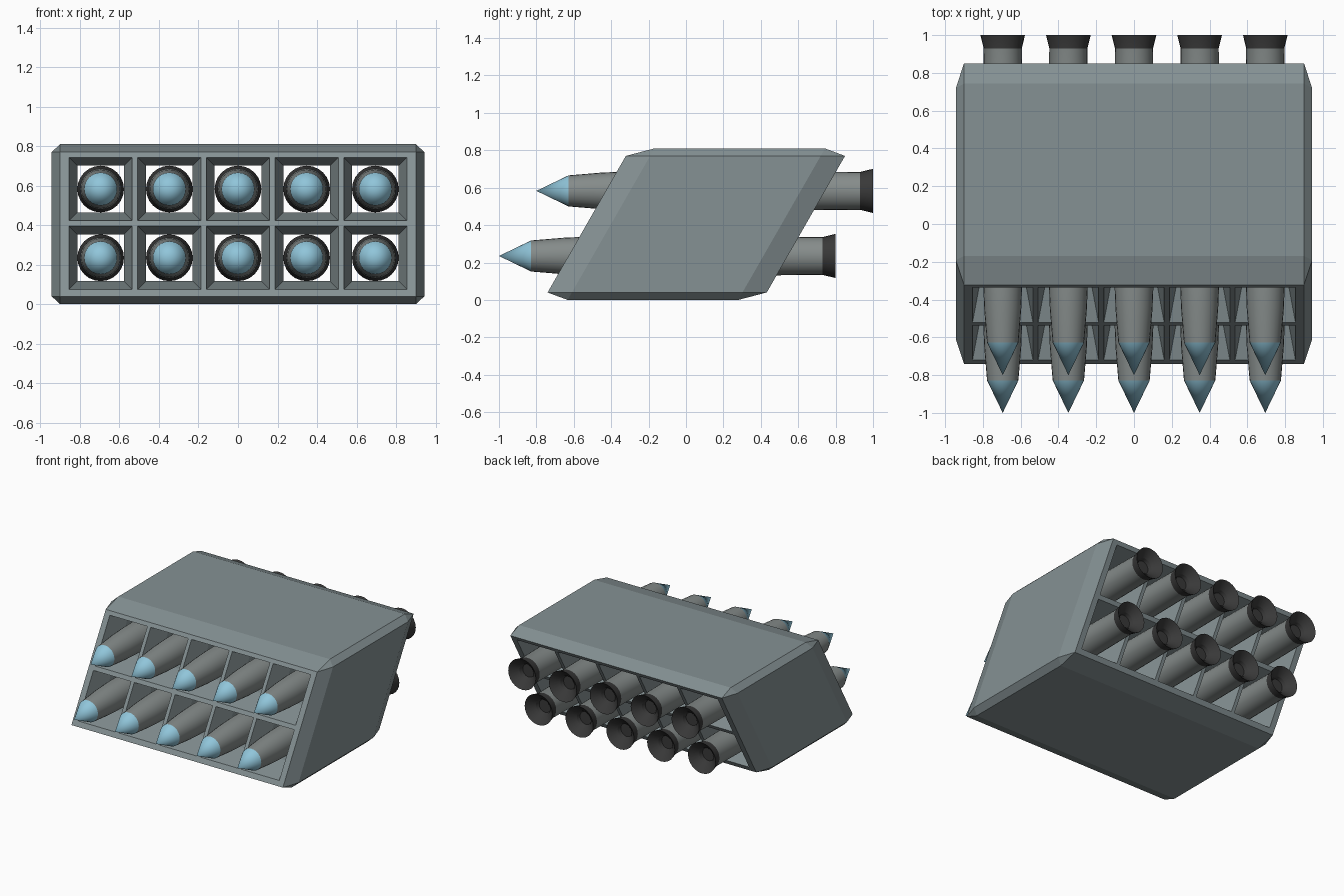
import bpy, bmesh, math

if "Cube" in bpy.data.objects:
    bpy.data.objects.remove(bpy.data.objects["Cube"])


def material(name, rgb):
    m = bpy.data.materials.new(name)
    m.diffuse_color = (*rgb, 1)
    m.use_nodes = True
    m.node_tree.nodes["Principled BSDF"].inputs["Base Color"].default_value = m.diffuse_color
    return m


HULL = material("grey green housing", (0.235, 0.285, 0.295))
TUBE = material("warm grey", (0.235, 0.26, 0.255))
TIP = material("pale blue", (0.28, 0.56, 0.70))
DARK = material("charcoal", (0.04, 0.04, 0.04))

SLOPE, FRONT, DEPTH = 0.573, -0.763, 1.172


def lean(x, d, z):
    # d is the distance behind the slanted front face
    return (x, FRONT + SLOPE * z + d, z)


def make_object(name, bm, mats):
    bmesh.ops.recalc_face_normals(bm, faces=bm.faces)
    me = bpy.data.meshes.new(name)
    bm.to_mesh(me)
    bm.free()
    for m in mats:
        me.materials.append(m)
    ob = bpy.data.objects.new(name, me)
    bpy.context.collection.objects.link(ob)
    return ob


# slanted housing: front/back, side and top/bottom faces joined by chamfers
bm = bmesh.new()
for sx in (-1, 1):
    for top in (0, 1):
        for back in (0, 1):
            z_out, z_in = (0.81, 0.77) if top else (0.0, 0.04)
            d_out, d_in = (DEPTH, DEPTH - 0.13) if back else (0.0, 0.13)
            bm.verts.new(lean(sx * 0.90, d_out, z_in))
            bm.verts.new(lean(sx * 0.943, d_in, z_in))
            bm.verts.new(lean(sx * 0.90, d_in, z_out))
bmesh.ops.convex_hull(bm, input=bm.verts)
bmesh.ops.dissolve_limit(bm, angle_limit=0.01, verts=bm.verts, edges=bm.edges)
housing = make_object("housing", bm, [HULL])

# square cells, funnelled at both mouths
COLUMNS = [i * 0.3475 for i in range(-2, 3)]
ROWS = [(0.235, -1.0), (0.583, -0.8)]
bm = bmesh.new()
for cx in COLUMNS:
    for cz, _ in ROWS:
        loops = []
        for d, h in ((-0.02, 0.164), (0.2, 0.118),
                     (DEPTH - 0.2, 0.118), (DEPTH + 0.02, 0.164)):
            loops.append([bm.verts.new(lean(cx + a * h, d, cz + b * h))
                          for a, b in ((-1, -1), (1, -1), (1, 1), (-1, 1))])
        for p, q in zip(loops, loops[1:]):
            for i in range(4):
                j = (i + 1) % 4
                bm.faces.new((p[i], p[j], q[j], q[i]))
        bm.faces.new(loops[0])
        bm.faces.new(loops[-1])
cutter = make_object("cell_cutter", bm, [HULL])
cutter.hide_render = True
mod = housing.modifiers.new("cells", "BOOLEAN")
mod.operation = "DIFFERENCE"
mod.solver = "EXACT"
mod.object = cutter
bpy.context.view_layer.objects.active = housing
housing.select_set(True)
bpy.ops.object.modifier_apply(modifier="cells")
bpy.data.objects.remove(cutter)

# rocket profile: (distance from tip, radius, material of the band that follows)
PROFILE = [(0, 0, 1), (0.172, 0.083, 0), (0.35, 0.098, 0), (0.50, 0.104, 0),
           (1.40, 0.104, 0), (1.73, 0.101, 2), (1.80, 0.118, 2),
           (1.745, 0.06, 2), (1.72, 0.05, 2), (1.72, 0, 2)]
SIDES = 24


def rocket(name, cx, cz, tip):
    bm = bmesh.new()
    rings = []
    for y, r, _ in PROFILE:
        n = SIDES if r else 1
        rings.append([bm.verts.new((cx + r * math.cos(math.tau * k / n), tip + y,
                                    cz + r * math.sin(math.tau * k / n)))
                      for k in range(n)])
    for (p, q), (_, _, mat) in zip(zip(rings, rings[1:]), PROFILE):
        for k in range(SIDES):
            j = (k + 1) % SIDES
            if len(p) == 1:
                f = bm.faces.new((p[0], q[j], q[k]))
            elif len(q) == 1:
                f = bm.faces.new((p[k], p[j], q[0]))
            else:
                f = bm.faces.new((p[k], p[j], q[j], q[k]))
            f.material_index = mat
    ob = make_object(name, bm, [TUBE, TIP, DARK])
    bpy.ops.object.select_all(action="DESELECT")
    ob.select_set(True)
    bpy.context.view_layer.objects.active = ob
    bpy.ops.object.shade_smooth_by_angle(angle=math.radians(20))


for row, (cz, tip) in enumerate(ROWS):
    for col, cx in enumerate(COLUMNS):
        rocket(f"rocket_{row + 1}_{col + 1}", cx, cz, tip)
